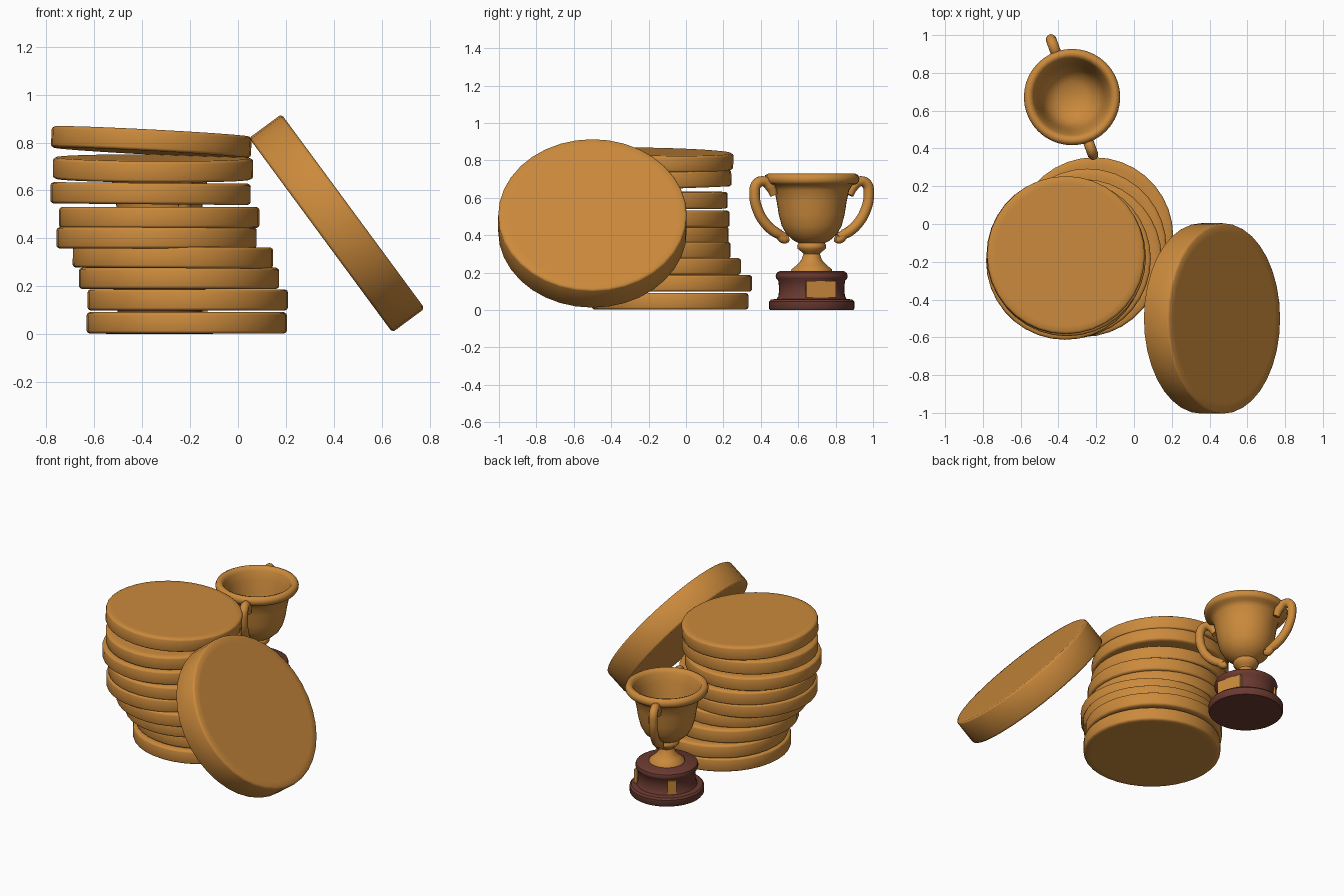
import bpy, bmesh, math
from mathutils import Matrix, Vector

if "Cube" in bpy.data.objects:
    bpy.data.objects.remove(bpy.data.objects["Cube"])


def material(name, rgb):
    m = bpy.data.materials.new(name)
    m.diffuse_color = (*rgb, 1)
    m.use_nodes = True
    m.node_tree.nodes["Principled BSDF"].inputs["Base Color"].default_value = m.diffuse_color
    return m


GOLD = material("gold", (0.60, 0.255, 0.045))
WOOD = material("dark red wood", (0.145, 0.042, 0.030))


def add_object(name, bm, mat, angle=40):
    bmesh.ops.recalc_face_normals(bm, faces=bm.faces)
    me = bpy.data.meshes.new(name)
    bm.to_mesh(me)
    bm.free()
    me.materials.append(mat)
    ob = bpy.data.objects.new(name, me)
    bpy.context.collection.objects.link(ob)
    finish(ob, angle)
    return ob


def finish(ob, angle):
    bpy.ops.object.select_all(action='DESELECT')
    bpy.context.view_layer.objects.active = ob
    ob.select_set(True)
    bpy.ops.object.shade_smooth_by_angle(angle=math.radians(angle))


def lathe(name, profile, mat, loc, steps=40, angle=40):
    """Revolve an (r, z) profile around the vertical axis."""
    bm = bmesh.new()
    vs = [bm.verts.new((r, 0, z)) for r, z in profile]
    es = [bm.edges.new(p) for p in zip(vs, vs[1:])]
    bmesh.ops.spin(bm, geom=vs + es, cent=(0, 0, 0), axis=(0, 0, 1),
                   angle=2 * math.pi, steps=steps, use_merge=True)
    bmesh.ops.remove_doubles(bm, verts=bm.verts, dist=1e-5)
    ob = add_object(name, bm, mat, angle)
    ob.location = loc
    return ob


def coin(name, loc, radius, thick, rot=(0, 0, 0)):
    """Thick disc with a softly shaded edge."""
    h, b = thick / 2, 0.012
    prof = [(0, -h), (radius * 0.9, -h), (radius - b, -h), (radius - b * 0.2, -h + b * 0.5),
            (radius, -h + b), (radius, h - b), (radius - b * 0.2, h - b * 0.5),
            (radius - b, h), (radius * 0.9, h), (0, h)]
    ob = lathe(name, prof, GOLD, loc, 36, 80)
    ob.rotation_euler = rot


# Crooked coin stack: centre x, centre y, centre z, tilt x, tilt y
stack = [
    (-0.214, -0.085, 0.047, 0, 0),
    (-0.210, -0.065, 0.143, 0, 0),
    (-0.246, -0.125, 0.233, 0, 0),
    (-0.272, -0.180, 0.320, 0, 0.005),
    (-0.340, -0.190, 0.402, 0, 0),
    (-0.329, -0.185, 0.487, 0, 0),
    (-0.365, -0.195, 0.587, 0, 0.008),
    (-0.355, -0.175, 0.692, 0.035, 0.005),
    (-0.362, -0.165, 0.802, -0.02, 0.052),
]
for i, (x, y, z, tx, ty) in enumerate(stack):
    coin(f"stacked_coin_{i + 1}", (x, y, z), 0.418, 0.089, (tx, ty, 0))

# Large coin leaning on the stack
coin("leaning_coin", (0.413, -0.5, 0.463), 0.504, 0.168, (0, math.radians(53.6), 0))

# Trophy
TX, TY = -0.328, 0.672
LOC = (TX, TY, 0)
lathe("trophy_base", [(0, 0), (0.222, 0), (0.228, 0.008), (0.228, 0.045), (0.218, 0.056),
                      (0.186, 0.060), (0.178, 0.075), (0.174, 0.110), (0.178, 0.155),
                      (0.190, 0.170), (0.193, 0.182), (0.188, 0.198), (0.172, 0.208),
                      (0, 0.210)], WOOD, LOC)
lathe("trophy_cup", [(0, 0.207), (0.110, 0.207), (0.108, 0.218), (0.080, 0.240),
                     (0.055, 0.268), (0.044, 0.300), (0.055, 0.312), (0.075, 0.328),
                     (0.078, 0.345), (0.070, 0.358), (0.095, 0.370), (0.135, 0.405),
                     (0.160, 0.450), (0.176, 0.510), (0.187, 0.580), (0.200, 0.640),
                     (0.218, 0.668), (0.242, 0.674), (0.253, 0.688), (0.255, 0.705),
                     (0.248, 0.722), (0.232, 0.730), (0.214, 0.724), (0.203, 0.705),
                     (0.188, 0.650), (0.172, 0.570), (0.158, 0.490), (0.130, 0.430),
                     (0.080, 0.395), (0, 0.385)], GOLD, LOC, 40, 60)


def tube(name, pts, radius, angle):
    """Round bar along (r, z) points in the vertical plane at the given angle."""
    cu = bpy.data.curves.new(name, 'CURVE')
    cu.dimensions = '3D'
    cu.bevel_depth = 1.0
    cu.bevel_resolution = 3
    cu.use_fill_caps = True
    cu.resolution_u = 6
    sp = cu.splines.new('BEZIER')
    sp.bezier_points.add(len(pts) - 1)
    for i, (p, (r, z)) in enumerate(zip(sp.bezier_points, pts)):
        p.co = (TX + r * math.cos(angle), TY + r * math.sin(angle), z)
        p.handle_left_type = p.handle_right_type = 'AUTO'
        p.radius = radius * (0.75 if i in (0, len(pts) - 1) else 1)
    cu.materials.append(GOLD)
    ob = bpy.data.objects.new(name, cu)
    bpy.context.collection.objects.link(ob)
    bpy.ops.object.select_all(action='DESELECT')
    bpy.context.view_layer.objects.active = ob
    ob.select_set(True)
    bpy.ops.object.convert(target='MESH')
    finish(bpy.context.object, 60)


# Handles on opposite sides, each with a small curl at its lower end
AXIS = math.radians(110)
for side, a in (("back", AXIS), ("front", AXIS + math.pi)):
    tube(f"{side}_handle", [(0.215, 0.615), (0.236, 0.660), (0.272, 0.688), (0.312, 0.675),
                            (0.325, 0.620), (0.305, 0.530), (0.260, 0.460), (0.205, 0.415),
                            (0.150, 0.390)], 0.028, a)
    tube(f"{side}_handle_curl", [(0.190, 0.425), (0.180, 0.400), (0.155, 0.378),
                                 (0.135, 0.385)], 0.024, a)


def plaque(name, angle, width):
    """Thin upright plate standing on the wooden base."""
    bm = bmesh.new()
    rot = Matrix.Rotation(angle, 4, 'Z')
    centre = rot @ Vector((0.175, 0, 0.110))
    bmesh.ops.create_cube(bm, size=1, matrix=Matrix.Translation(centre) @ rot
                          @ Matrix.Diagonal((0.02, width, 0.088, 1)))
    ob = add_object(name, bm, GOLD, 30)
    ob.location = LOC


plaque("front_plaque", math.radians(16), 0.165)
plaque("side_plaque", math.radians(135), 0.055)
